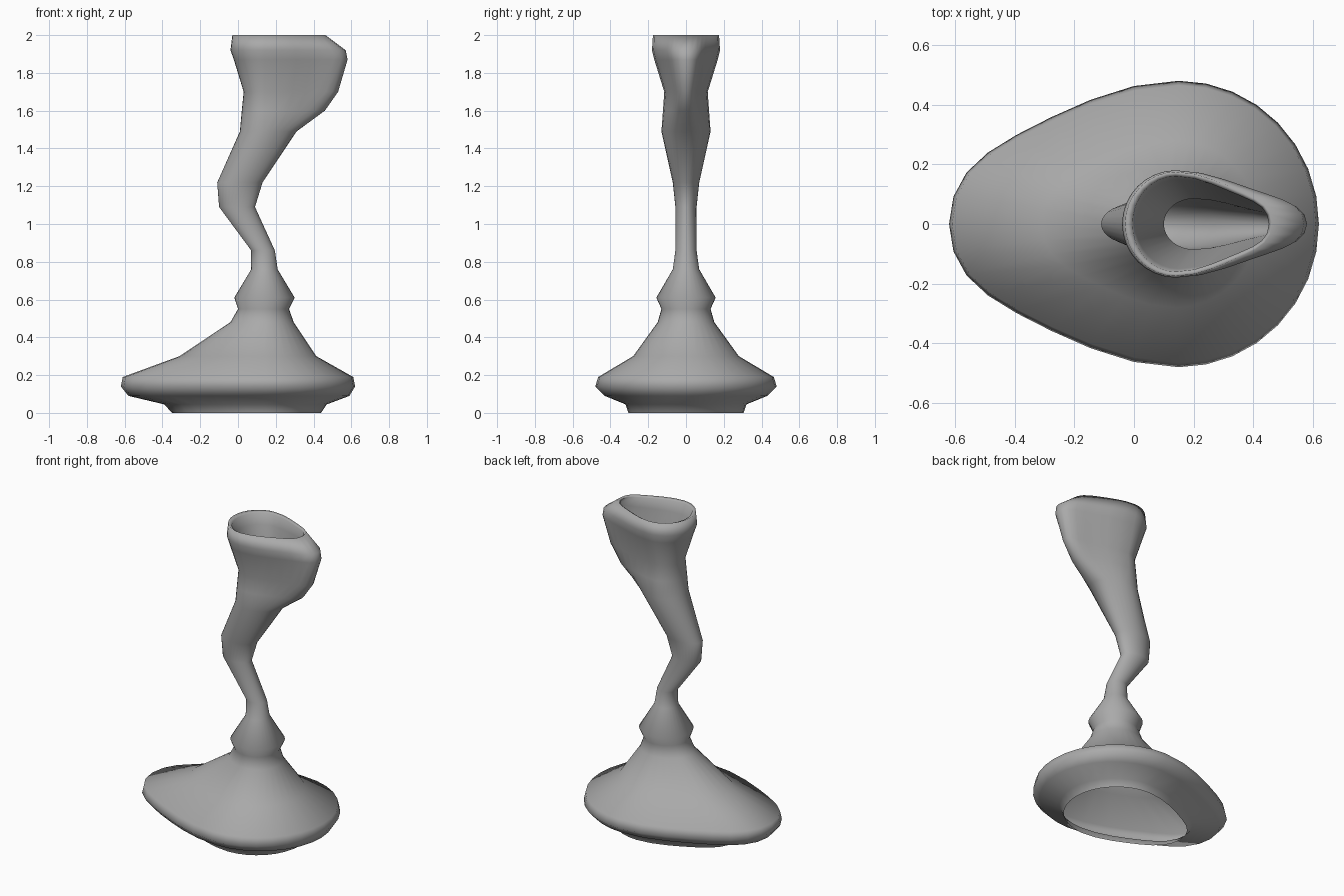
import bpy
import bmesh
from math import sin, cos, pi

default = bpy.data.objects.get("Cube")
if default:
    bpy.data.objects.remove(default, do_unlink=True)

SIDES = 32

# One plain grey clay colour
grey = bpy.data.materials.new("clay grey")
grey.use_nodes = True
colour = (0.4, 0.4, 0.4, 1)
grey.diffuse_color = colour
bsdf = grey.node_tree.nodes["Principled BSDF"]
bsdf.inputs["Base Color"].default_value = colour
bsdf.inputs["Roughness"].default_value = 0.6


def egg_ring(bm, z, left, right, width, centre):
    """Egg-shaped section whose longer end has flattened flanks."""
    ring = []
    for i in range(SIDES):
        a = 2 * pi * i / SIDES
        reach = right - centre if cos(a) > 0 else centre - left
        flat = max(0, reach / (right - left) - 0.5)
        y = width * sin(a) * (1 - flat * sin(2 * a) ** 2)
        ring.append(bm.verts.new((centre + reach * cos(a), y, z)))
    return ring


def loft(name, sections, cap_end=False):
    bm = bmesh.new()
    rings = [egg_ring(bm, *s) for s in sections]
    for low, high in zip(rings, rings[1:]):
        for i in range(SIDES):
            j = (i + 1) % SIDES
            bm.faces.new((low[i], low[j], high[j], high[i]))
    if cap_end:
        bm.faces.new(rings[-1])
    for face in bm.faces:
        face.smooth = True
    mesh = bpy.data.meshes.new(name)
    bm.to_mesh(mesh)
    bm.free()
    mesh.materials.append(grey)
    obj = bpy.data.objects.new(name, mesh)
    bpy.context.collection.objects.link(obj)
    return obj


# Sections are: height, left end, right end, half width, widest point

# Hollow flared foot, open underneath
foot = [
    (0, -0.35, 0.44, 0.305, 0.14),
    (0.045, -0.39, 0.47, 0.32, 0.14),
    (0.09, -0.58, 0.59, 0.43, 0.15),
    (0.14, -0.62, 0.62, 0.48, 0.15),
    (0.19, -0.61, 0.61, 0.465, 0.15),
    (0.3, -0.31, 0.415, 0.28, 0.14),
    (0.48, -0.04, 0.295, 0.15, 0.14),
]

# Collar and crooked stem
stem = [
    (0.55, 0, 0.27, 0.13, 0.14),
    (0.61, -0.02, 0.3, 0.157, 0.14),
    (0.76, 0.07, 0.21, 0.07, 0.14),
    (0.86, 0.07, 0.195, 0.056, 0.13),
    (1.09, -0.1, 0.09, 0.056, -0.005),
    (1.22, -0.11, 0.13, 0.07, 0.01),
]

# Outer wall of the spouted cup
cup = [
    (1.49, 0.01, 0.31, 0.13, 0.14),
    (1.6, 0.02, 0.46, 0.122, 0.14),
    (1.7, 0.03, 0.53, 0.115, 0.14),
    (1.87, -0.022, 0.58, 0.168, 0.14),
    (1.92, -0.04, 0.57, 0.18, 0.14),
    (2, -0.03, 0.463, 0.175, 0.14),
]

# Inner wall, from the rim down into the stem
lining = [
    (1.99, -0.005, 0.452, 0.16, 0.14),
    (1.92, 0.005, 0.53, 0.15, 0.15),
    (1.7, 0.1, 0.49, 0.085, 0.2),
    (1.6, 0.09, 0.42, 0.085, 0.2),
    (1.49, 0.06, 0.27, 0.085, 0.15),
    (1.25, -0.06, 0.1, 0.045, 0.02),
]

loft("crooked_goblet", foot + stem + cup + lining, cap_end=True)
